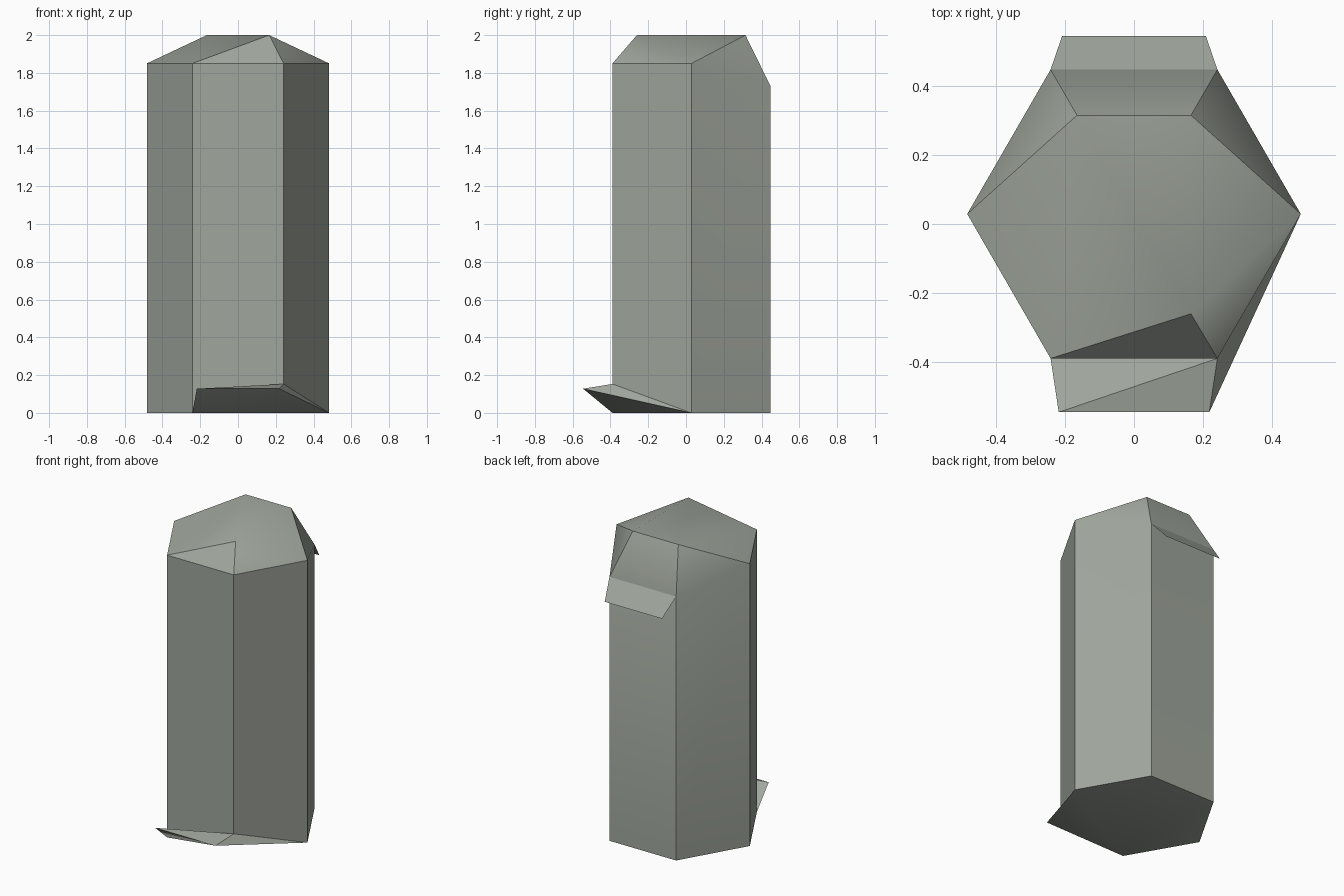
import bpy, bmesh, math

if "Cube" in bpy.data.objects:
    bpy.data.objects.remove(bpy.data.objects["Cube"])

R, CY = 0.483, 0.029            # hexagon radius and centre offset
RI = 0.33                       # crown radius

stone = bpy.data.materials.new("grey_green_stone")
stone.diffuse_color = (0.35, 0.38, 0.335, 1)
stone.use_nodes = True
stone.node_tree.nodes["Principled BSDF"].inputs["Base Color"].default_value = stone.diffuse_color


def corner(i, radius, z):
    """Corner i of a hexagon, counted anticlockwise from +x."""
    a = math.radians(60 * i)
    return (radius * math.cos(a), CY + radius * math.sin(a), z)


def build(name, points, faces, recalc=True):
    """Make an object from named points and faces given as lists of names."""
    bm = bmesh.new()
    v = {k: bm.verts.new(p) for k, p in points.items()}
    for f in faces:
        bm.faces.new([v[k] for k in f.split()])
    if recalc:
        bmesh.ops.recalc_face_normals(bm, faces=bm.faces)
    me = bpy.data.meshes.new(name)
    bm.to_mesh(me)
    bm.free()
    me.materials.append(stone)
    ob = bpy.data.objects.new(name, me)
    bpy.context.collection.objects.link(ob)
    bpy.context.view_layer.objects.active = ob
    ob.select_set(True)
    bpy.ops.object.shade_smooth_by_angle(angle=math.radians(40))
    ob.select_set(False)


# Column corners: right, back right, back left, left, front left, front right
names = ["r", "br", "bl", "l", "fl", "fr"]
top_z = [1.85, 1.73, 1.73, 1.85, 1.85, 1.85]
low_z = [0, 0, 0, 0, 0, 0.153]
pts = {}
for i, n in enumerate(names):
    pts[n + "1"] = corner(i, R, top_z[i])
    pts[n + "0"] = corner(i, R, low_z[i])

# Three crown points and the two tips of the chipped front lip
pts["a"], pts["b"], pts["c"] = (corner(i, RI, 2.0) for i in (2, 1, 5))
pts["c"] = (0.165, -0.26, 2.0)
pts["tl"] = (-0.218, -0.545, 0.128)
pts["tr"] = (0.218, -0.545, 0.128)

# Side walls
faces = [f"{p}0 {q}0 {q}1 {p}1" for p, q in zip(names, names[1:] + names[:1])]
# Base
faces += ["r0 br0 bl0 l0 fl0"]
# Faceted crown
faces += ["a b c", "a c fl1", "a fl1 l1", "a l1 bl1", "a bl1 br1 b",
          "b br1 r1", "b r1 c", "c r1 fr1", "c fr1 fl1"]
# Chipped lip at the front foot
faces += ["fl0 fr0 tl", "tl fr0 tr", "fl0 tl tr", "r0 fr0 tr", "r0 tr fl0"]
build("stone_column", pts, faces)

# Thin overhanging chip at the back of the crown
build("back_chip", {"p": pts["bl1"], "q": pts["br1"],
                    "s": (0.208, 0.545, 1.613), "t": (-0.208, 0.545, 1.613)},
      ["p t s", "p s q"], recalc=False)
